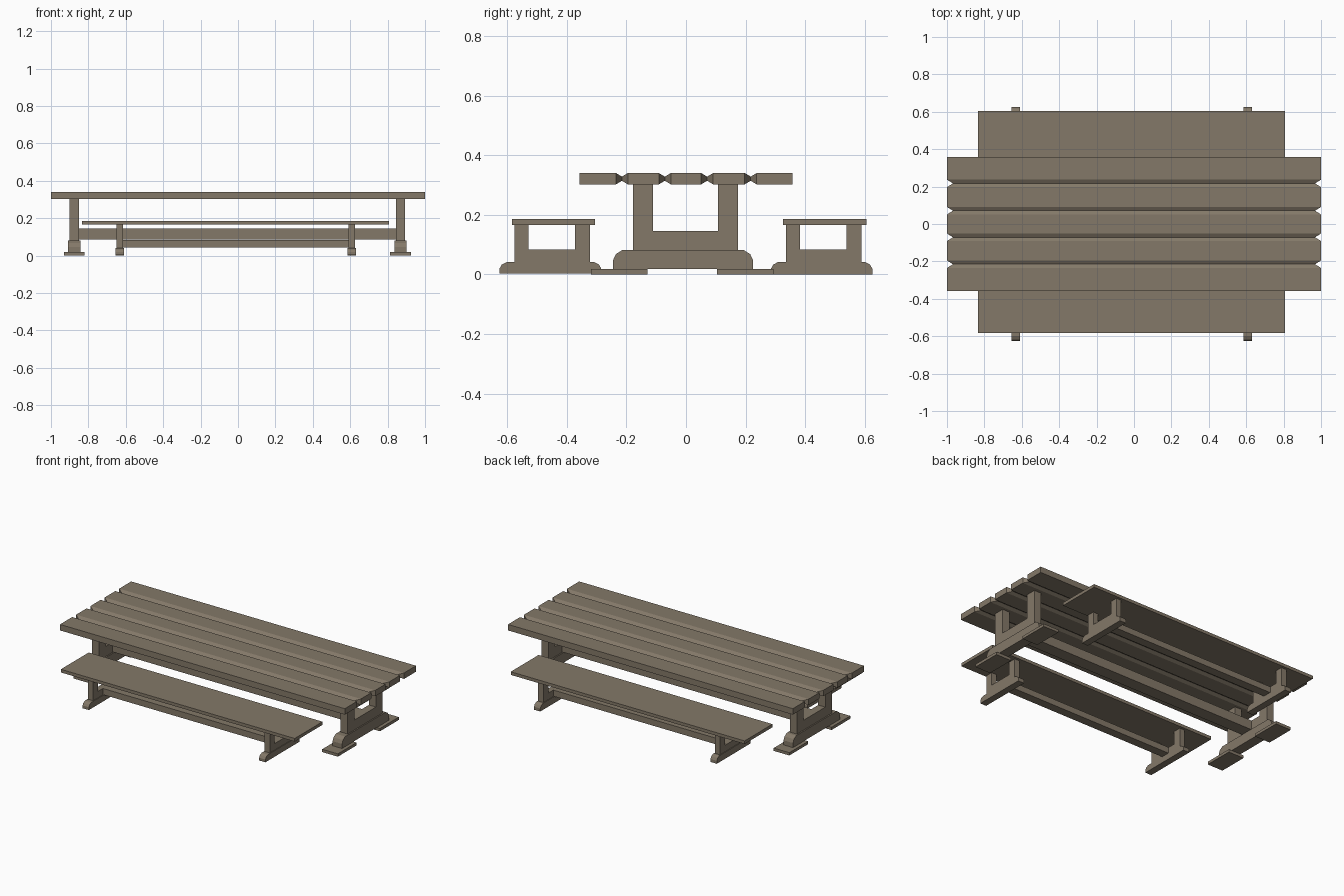
import bpy, bmesh

if "Cube" in bpy.data.objects:
    bpy.data.objects.remove(bpy.data.objects["Cube"])


def finish(name, bm):
    bmesh.ops.recalc_face_normals(bm, faces=bm.faces[:])
    mesh = bpy.data.meshes.new(name)
    bm.to_mesh(mesh)
    bm.free()
    obj = bpy.data.objects.new(name, mesh)
    bpy.context.collection.objects.link(obj)
    mat = bpy.data.materials.get("wood") or bpy.data.materials.new("wood")
    mat.diffuse_color = (0.23, 0.19, 0.14, 1)
    mat.use_nodes = True
    mat.node_tree.nodes["Principled BSDF"].inputs["Base Color"].default_value = mat.diffuse_color
    mesh.materials.append(mat)
    return obj


def loft(name, rings):
    """Join equal-length closed rings into a capped solid."""
    bm = bmesh.new()
    loops = [[bm.verts.new(p) for p in r] for r in rings]
    n = len(loops[0])
    for a, b in zip(loops, loops[1:]):
        for i in range(n):
            j = (i + 1) % n
            bm.faces.new((a[i], a[j], b[j], b[i]))
    bm.faces.new(loops[0])
    bm.faces.new(loops[-1])
    return finish(name, bm)


def rect(y, hx, z0, z1, cx=0.0):
    return [(cx - hx, y, z0), (cx + hx, y, z0), (cx + hx, y, z1), (cx - hx, y, z1)]


def box(name, x0, x1, y0, y1, z0, z1):
    cx, hx = (x0 + x1) / 2, (x1 - x0) / 2
    return loft(name, [rect(y0, hx, z0, z1, cx), rect(y1, hx, z0, z1, cx)])


def foot(name, x0, x1, y0, y1, z0, z1, c):
    """Sled foot with rounded upper ends, extruded along x."""
    h = z1 - z0
    left = [(y0, z0), (y0, z1 - 0.55 * h), (y0 + 0.3 * c, z1 - 0.22 * h), (y0 + c, z1)]
    right = [(y0 + y1 - y, z) for y, z in reversed(left)]
    prof = left + right
    return loft(name, [[(x, y, z) for y, z in prof] for x in (x0, x1)])


# Table top: five planks joined by tapered V grooves
rings = [rect(-0.357, 1.0, 0.302, 0.34)]
for g in (-0.215, -0.071, 0.071, 0.217):
    rings += [rect(g - 0.02, 1.0, 0.302, 0.34),
              rect(g, 0.968, 0.314, 0.328),
              rect(g + 0.02, 1.0, 0.302, 0.34)]
rings.append(rect(0.357, 1.0, 0.302, 0.34))
loft("table_top", rings)

# Table trestles: pads, sled foot, posts and crossbar at each end
for side, cx in (("left", -0.876), ("right", 0.869)):
    for end, y0, y1 in (("front", -0.318, -0.13), ("back", 0.104, 0.293)):
        box(f"table_pad_{side}_{end}", cx - 0.055, cx + 0.055, y0, y1, 0, 0.018)
    foot(f"table_foot_{side}", cx - 0.033, cx + 0.033, -0.245, 0.225, 0.018, 0.082, 0.032)
    for end, y0, y1 in (("front", -0.177, -0.11), ("back", 0.107, 0.174)):
        box(f"table_post_{side}_{end}", cx - 0.025, cx + 0.025, y0, y1, 0.082, 0.302)
    box(f"table_crossbar_{side}", cx - 0.025, cx + 0.025, -0.11, 0.107, 0.082, 0.145)
box("table_stretcher", -0.86, 0.853, -0.042, 0.038, 0.085, 0.145)

# Two benches of the same build
for bench, dy in (("front", -0.91), ("back", 0.0)):
    def bbox(name, x0, x1, y0, y1, z0, z1):
        box(f"{bench}_bench_{name}", x0, x1, y0 + dy, y1 + dy, z0, z1)

    bbox("seat", -0.835, 0.807, 0.326, 0.605, 0.166, 0.186)
    for side, cx in (("left", -0.632), ("right", 0.608)):
        foot(f"{bench}_bench_foot_{side}", cx - 0.022, cx + 0.022,
             0.285 + dy, 0.625 + dy, 0.003 if dy else 0.0, 0.042, 0.025)
        bbox(f"post_{side}_a", cx - 0.018, cx + 0.018, 0.335, 0.382, 0.042, 0.166)
        bbox(f"post_{side}_b", cx - 0.018, cx + 0.018, 0.538, 0.588, 0.042, 0.166)
        bbox(f"crossbar_{side}", cx - 0.018, cx + 0.018, 0.382, 0.538, 0.042, 0.083)
    bbox("stretcher", -0.62, 0.6, 0.432, 0.488, 0.044, 0.083)
